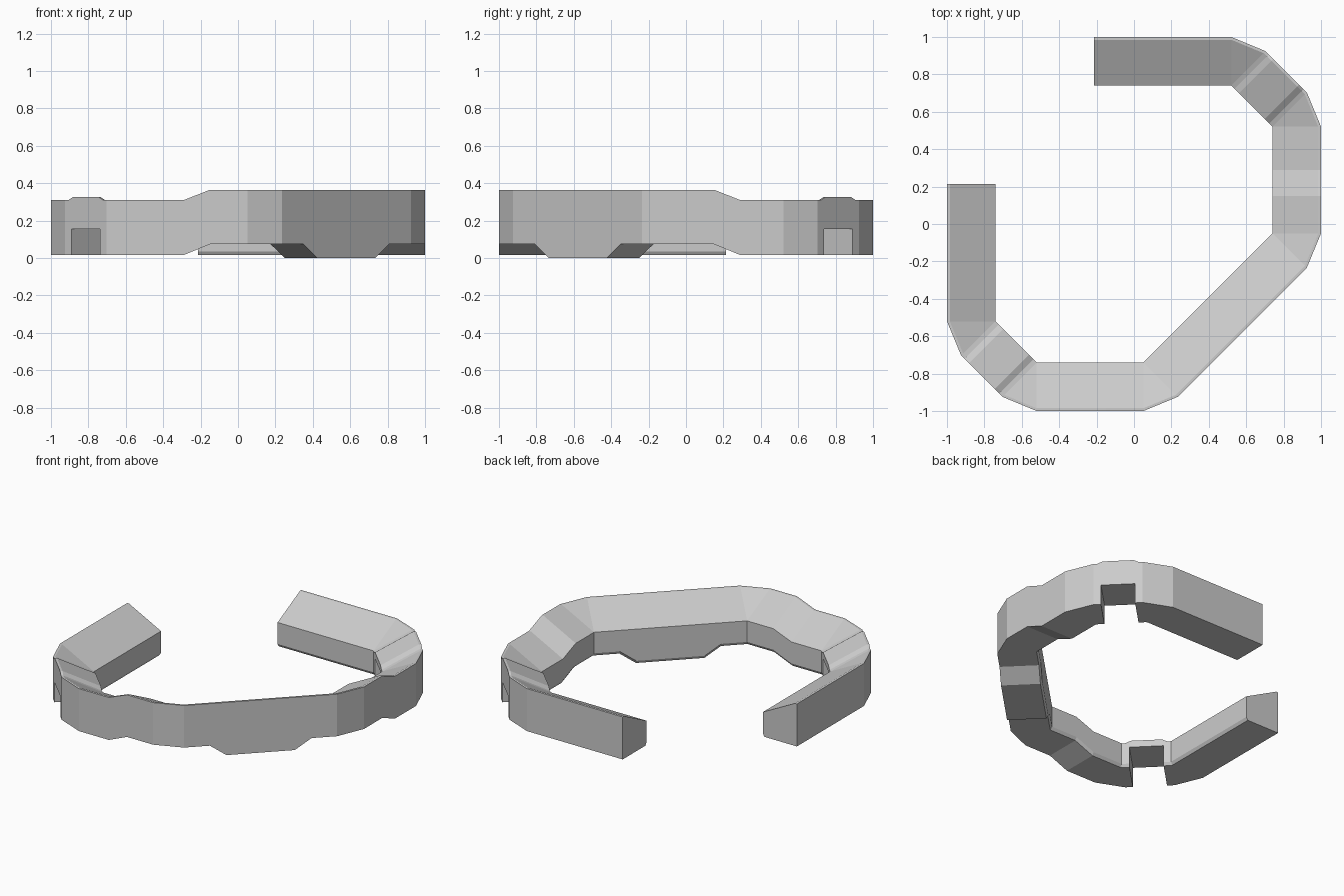
import bpy, bmesh
from math import sqrt, radians

if "Cube" in bpy.data.objects:
    bpy.data.objects.remove(bpy.data.objects["Cube"])

W, S = 0.26, sqrt(0.5)
LOW, HIGH = (0.016, 0.31), (0.074, 0.365)

# Half of the ring: stations of (outer x, outer y, inward normal, bottom z, top z)
half = []


def add(x, y, n, zb, zt):
    half.append((x, y, n, zb, zt))


# straight arm
for y in (0.215, -0.52):
    add(-1, y, (1, 0), *LOW)
# chamfered corner with a slightly raised bridge
for x, dz in ((-0.924, 0), (-0.907, 0), (-0.883, .016), (-0.745, .016), (-0.721, 0), (-0.704, 0)):
    add(x, -1.628 - x, (S, S), LOW[0], LOW[1] + dz)
# front side stepping up
for x, z in ((-0.52, LOW), (-0.29, LOW), (-0.15, HIGH), (0.05, HIGH)):
    add(x, -1, (0, 1), *z)
# long diagonal with the lower bulge
for x, zb in ((0.234, 0.074), (0.35, 0.074), (0.425, 0.0)):
    add(x, x - 1.158, (-S, S), zb, HIGH[1])

# reflect across the diagonal y = -x
full = half + [(-y, -x, (-n[1], -n[0]), zb, zt) for x, y, n, zb, zt in reversed(half)]

# ring body: sweep the sloped section through the stations
bm = bmesh.new()
rings = []
for x, y, n, zb, zt in full:
    section = ((0, zb), (0, zt), (0.015, zt), (W, zt - 0.125), (W, zb + 0.02), (W - 0.012, zb))
    rings.append([bm.verts.new((x + n[0] * w, y + n[1] * w, z)) for w, z in section])
for a, b in zip(rings, rings[1:]):
    for i in range(6):
        j = (i + 1) % 6
        bm.faces.new((a[i], a[j], b[j], b[i]))
bm.faces.new(rings[0])
bm.faces.new(rings[-1])
bmesh.ops.remove_doubles(bm, verts=bm.verts, dist=1e-4)
bmesh.ops.recalc_face_normals(bm, faces=bm.faces)
mesh = bpy.data.meshes.new("ring_band")
bm.to_mesh(mesh)
bm.free()
ring = bpy.data.objects.new("ring_band", mesh)
bpy.context.collection.objects.link(ring)

# square notches under the two bridges
for name, sign in (("left_notch_cutter", -1), ("right_notch_cutter", 1)):
    c = sign * 0.72
    bpy.ops.mesh.primitive_cube_add(size=1, location=(c, c, 0.0275), rotation=(0, 0, radians(45)))
    cutter = bpy.context.object
    cutter.name = name
    cutter.scale = (0.6, 0.215, 0.255)
    cutter.hide_render = True
    cutter.display_type = 'WIRE'
    mod = ring.modifiers.new(name, 'BOOLEAN')
    mod.operation = 'DIFFERENCE'
    mod.solver = 'EXACT'
    mod.object = cutter
